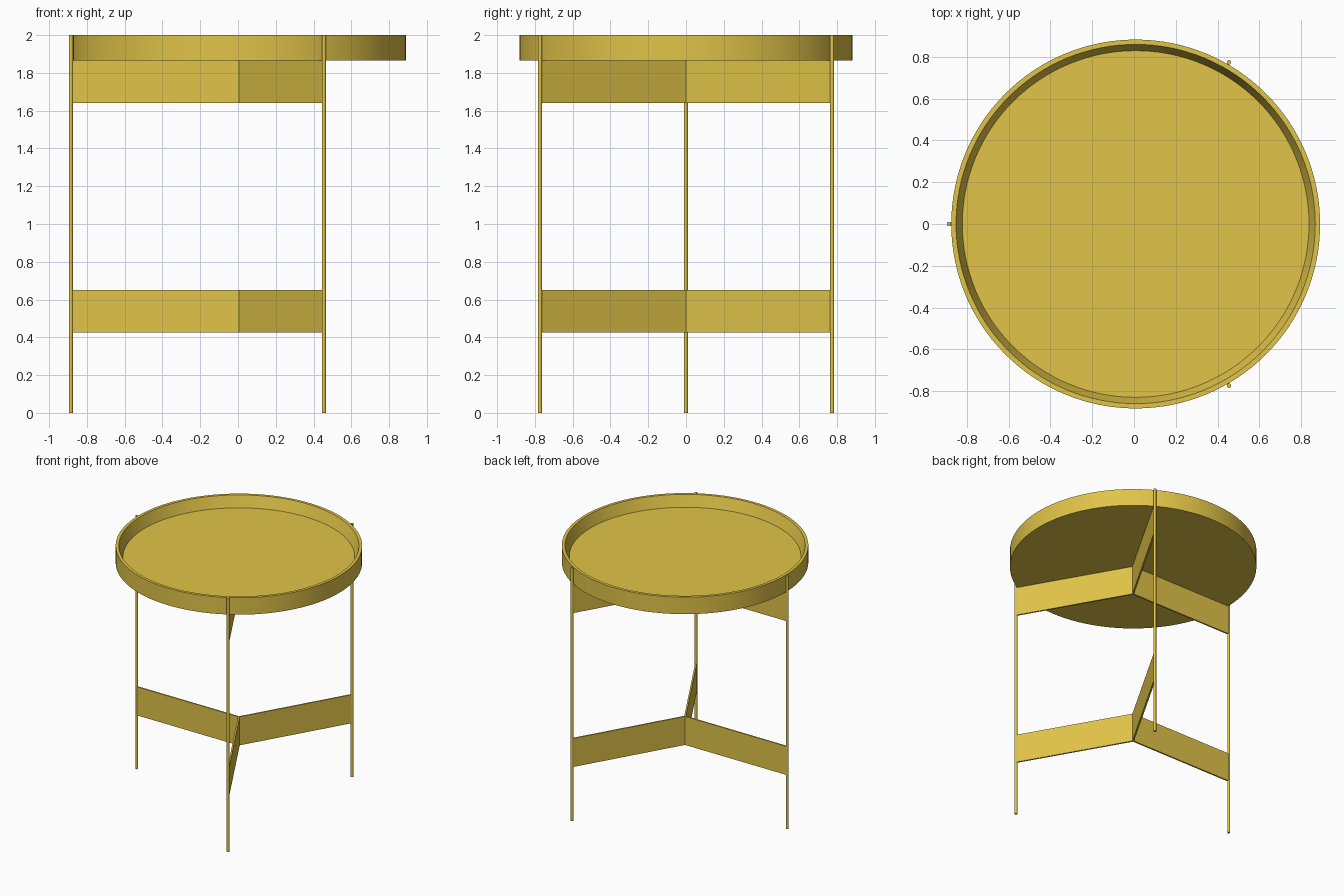
import bpy, bmesh, math

if "Cube" in bpy.data.objects:
    bpy.data.objects.remove(bpy.data.objects["Cube"])

CX = 0.008        # axis of the table
LEG_R = 0.893     # leg circle radius
ANGLES = [math.radians(a) for a in (60, 180, 300)]

gold = bpy.data.materials.new("gold_paint")
gold.diffuse_color = (0.75, 0.55, 0.065, 1)
gold.use_nodes = True
gold.node_tree.nodes["Principled BSDF"].inputs["Base Color"].default_value = gold.diffuse_color


def finish(name, bm, smooth=False):
    bmesh.ops.recalc_face_normals(bm, faces=bm.faces[:])
    me = bpy.data.meshes.new(name)
    bm.to_mesh(me)
    bm.free()
    ob = bpy.data.objects.new(name, me)
    bpy.context.collection.objects.link(ob)
    me.materials.append(gold)
    ob.location.x = CX
    if smooth:
        bpy.ops.object.select_all(action='DESELECT')
        ob.select_set(True)
        bpy.context.view_layer.objects.active = ob
        bpy.ops.object.shade_smooth_by_angle(angle=math.radians(30))
    return ob


def lathe(name, profile, segments):
    """Closed round solid from (radius, z) rings, capped at both ends."""
    bm = bmesh.new()
    rings = []
    for r, z in profile:
        rings.append([bm.verts.new((r * math.cos(2 * math.pi * i / segments),
                                    r * math.sin(2 * math.pi * i / segments), z))
                      for i in range(segments)])
    for a, b in zip(rings, rings[1:]):
        for i in range(segments):
            j = (i + 1) % segments
            bm.faces.new((a[i], a[j], b[j], b[i]))
    bm.faces.new(rings[0][::-1])
    bm.faces.new(rings[-1])
    return finish(name, bm, True)


def brace(name, z0, z1, t=0.012):
    """Three-armed upright plate joining the legs."""
    bm = bmesh.new()
    h = t / 2
    inner = h / math.sin(math.radians(60))
    pts = []
    for a in ANGLES:
        c, s = math.cos(a), math.sin(a)
        pts.append((LEG_R * c + h * s, LEG_R * s - h * c))
        pts.append((LEG_R * c - h * s, LEG_R * s + h * c))
        m = a + math.radians(60)
        pts.append((inner * math.cos(m), inner * math.sin(m)))
    face = bm.faces.new([bm.verts.new((x, y, z0)) for x, y in pts])
    ext = bmesh.ops.extrude_face_region(bm, geom=[face])["geom"]
    bmesh.ops.translate(bm, vec=(0, 0, z1 - z0),
                        verts=[g for g in ext if isinstance(g, bmesh.types.BMVert)])
    return finish(name, bm)


# Round tray with a rim that tapers inside
lathe("tray_top", [(0.882, 1.866), (0.882, 2.0), (0.859, 2.0), (0.829, 1.912)], 128)

# Three thin rod legs
for n, a in enumerate(ANGLES, 1):
    leg = lathe(f"leg_{n}", [(0.0105, 0.0), (0.0105, 2.0)], 20)
    leg.location = (CX + LEG_R * math.cos(a), LEG_R * math.sin(a), 0)

# Upper and lower three-armed braces
brace("upper_brace", 1.64, 1.866)
brace("lower_brace", 0.425, 0.65)
